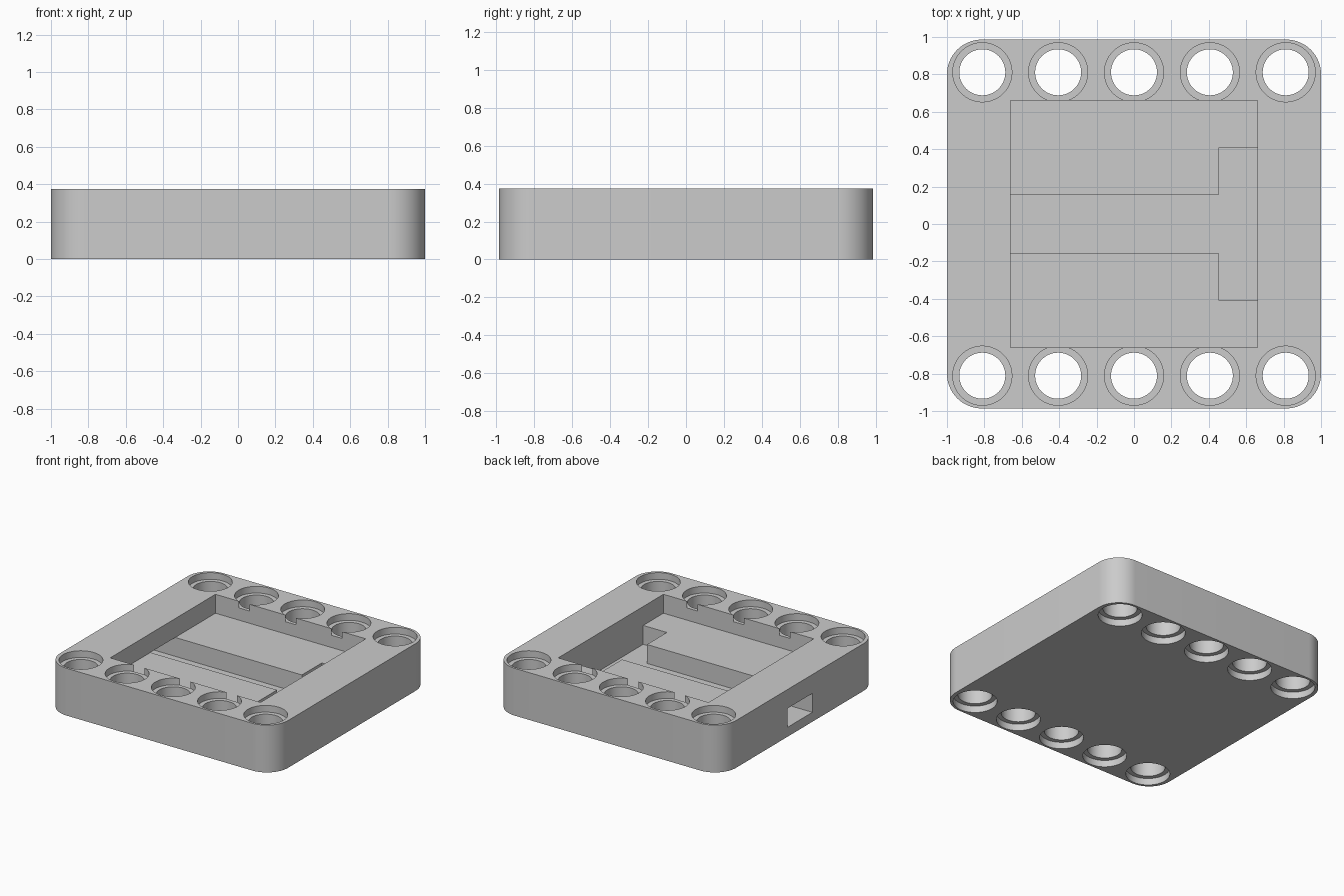
import bpy, bmesh, math
from mathutils import Matrix

cube = bpy.data.objects.get("Cube")
if cube:
    bpy.data.objects.remove(cube, do_unlink=True)

HEIGHT = 0.375
HALF_X, HALF_Y, CORNER = 1.0, 0.986, 0.186
FLOOR, CHANNEL_FLOOR = 0.225, 0.075
POCKET, SLOT = 0.66, 0.156
HOLE, BORE, BORE_DEPTH = 0.123, 0.158, 0.053
HOLE_EDGE, HOLE_STEP = 0.811, 0.4055


def make_object(name, bm):
    bmesh.ops.recalc_face_normals(bm, faces=bm.faces)
    mesh = bpy.data.meshes.new(name)
    bm.to_mesh(mesh)
    bm.free()
    obj = bpy.data.objects.new(name, mesh)
    bpy.context.collection.objects.link(obj)
    return obj


def prism(name, outline, z0, z1):
    """Extrude a flat outline from z0 up to z1."""
    bm = bmesh.new()
    face = bm.faces.new([bm.verts.new((x, y, z0)) for x, y in outline])
    top = bmesh.ops.extrude_face_region(bm, geom=[face])["geom"]
    verts = [v for v in top if isinstance(v, bmesh.types.BMVert)]
    bmesh.ops.translate(bm, verts=verts, vec=(0, 0, z1 - z0))
    return make_object(name, bm)


def rectangle(x0, x1, y):
    return [(x0, -y), (x1, -y), (x1, y), (x0, y)]


def cylinders(name, centres, radius, z0, z1):
    bm = bmesh.new()
    for x, y in centres:
        bmesh.ops.create_cone(bm, cap_ends=True, segments=64,
                              radius1=radius, radius2=radius, depth=z1 - z0,
                              matrix=Matrix.Translation((x, y, (z0 + z1) / 2)))
    return make_object(name, bm)


def cut(body, cutter):
    mod = body.modifiers.new("cut", "BOOLEAN")
    mod.operation, mod.solver, mod.object = "DIFFERENCE", "EXACT", cutter
    bpy.ops.object.modifier_apply(modifier=mod.name)
    bpy.data.objects.remove(cutter, do_unlink=True)


# Rounded block
outline = []
for quarter, (sx, sy) in enumerate([(1, 1), (-1, 1), (-1, -1), (1, -1)]):
    for i in range(17):
        a = (quarter + i / 16) * math.pi / 2
        outline.append((sx * (HALF_X - CORNER) + CORNER * math.cos(a),
                        sy * (HALF_Y - CORNER) + CORNER * math.sin(a)))
body = prism("housing_block", outline, 0, HEIGHT)
bpy.ops.object.select_all(action="DESELECT")
bpy.context.view_layer.objects.active = body
body.select_set(True)

# Square pocket, T-shaped channel in its floor, and the cable opening
cut(body, prism("pocket_cutter", rectangle(-POCKET, POCKET, POCKET), FLOOR, 0.5))
step_x, head_y = 0.452, 0.406
channel = [(-POCKET, -SLOT), (step_x, -SLOT), (step_x, -head_y), (POCKET, -head_y),
           (POCKET, head_y), (step_x, head_y), (step_x, SLOT), (-POCKET, SLOT)]
cut(body, prism("channel_cutter", channel, CHANNEL_FLOOR, FLOOR + 0.05))
cut(body, prism("opening_cutter", rectangle(-1.2, -0.6, SLOT), CHANNEL_FLOOR, FLOOR))

# Two rows of through holes, counterbored above and below
centres = [(i * HOLE_STEP, side * HOLE_EDGE) for side in (-1, 1) for i in range(-2, 3)]
cut(body, cylinders("hole_cutter", centres, HOLE, -0.1, 0.5))
cut(body, cylinders("top_bore_cutter", centres, BORE, HEIGHT - BORE_DEPTH, 0.5))
cut(body, cylinders("bottom_bore_cutter", centres, BORE, -0.1, BORE_DEPTH))

# Plain grey finish
grey = bpy.data.materials.new("light_grey")
grey.use_nodes = True
colour = (0.6, 0.6, 0.6, 1)
grey.diffuse_color = colour
grey.node_tree.nodes["Principled BSDF"].inputs["Base Color"].default_value = colour
body.data.materials.clear()
body.data.materials.append(grey)
for poly in body.data.polygons:
    poly.material_index = 0
bpy.ops.object.shade_smooth_by_angle(angle=math.radians(30))
